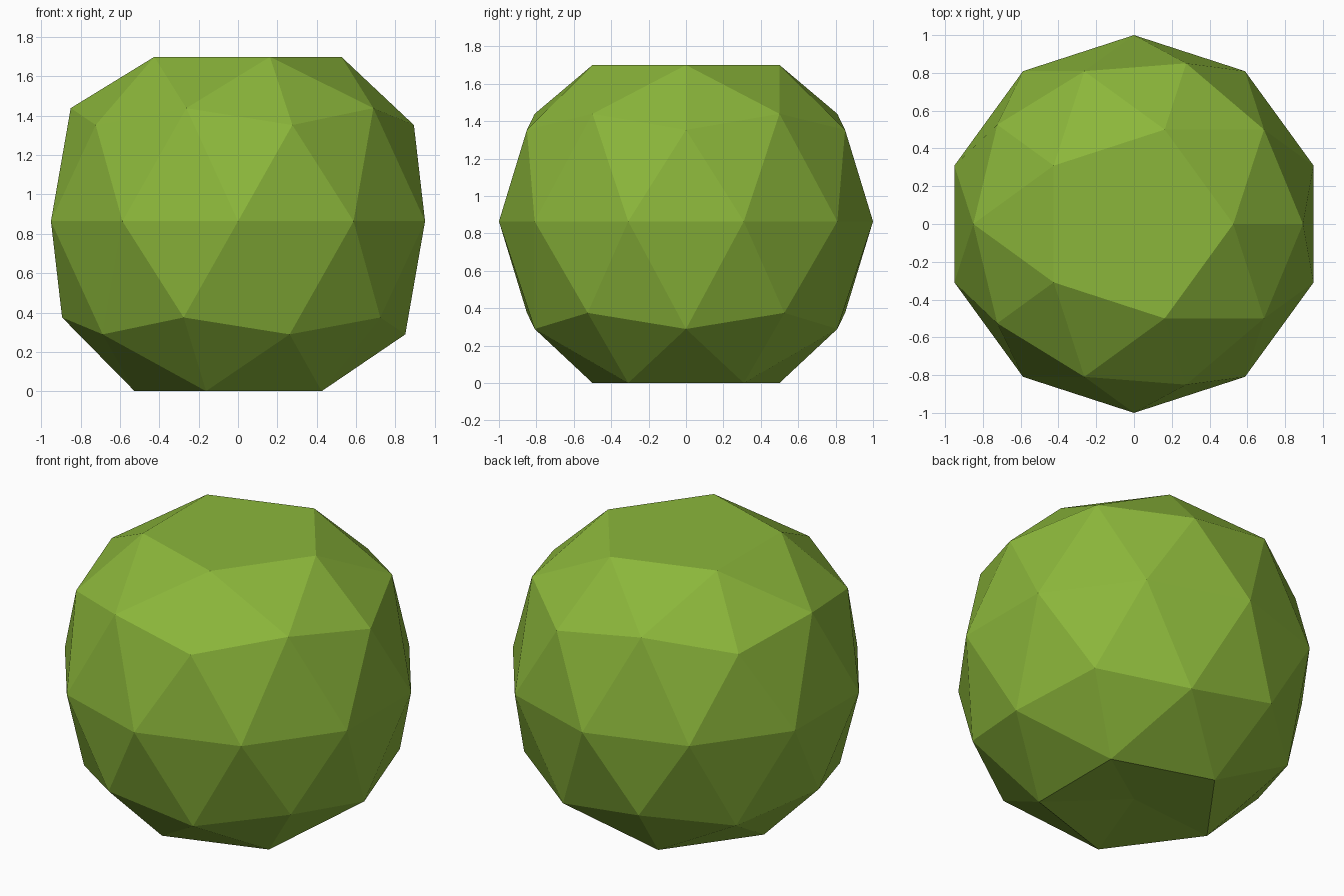
import bpy

if "Cube" in bpy.data.objects:
    bpy.data.objects.remove(bpy.data.objects["Cube"])

# Faceted bush: icosphere, slightly stretched upward, cut flat at both poles
bpy.ops.mesh.primitive_ico_sphere_add(subdivisions=2, radius=1.0)
bush = bpy.context.object
bush.name = "bush_ball"

CENTRE, STRETCH, TOP = 0.864, 1.094, 1.70
for v in bush.data.vertices:
    pole = v.co.z < -0.95
    z = CENTRE + v.co.z * STRETCH
    # flat crown and base, with a slight dimple under the base
    v.co.z = 0.04 if pole else min(max(z, 0.0), TOP)

for p in bush.data.polygons:
    p.use_smooth = False

# Single leaf colour
leaf = bpy.data.materials.new("leaf_green")
leaf.diffuse_color = (0.26, 0.47, 0.043, 1.0)
leaf.use_nodes = True
leaf.node_tree.nodes["Principled BSDF"].inputs["Base Color"].default_value = leaf.diffuse_color
bush.data.materials.append(leaf)
